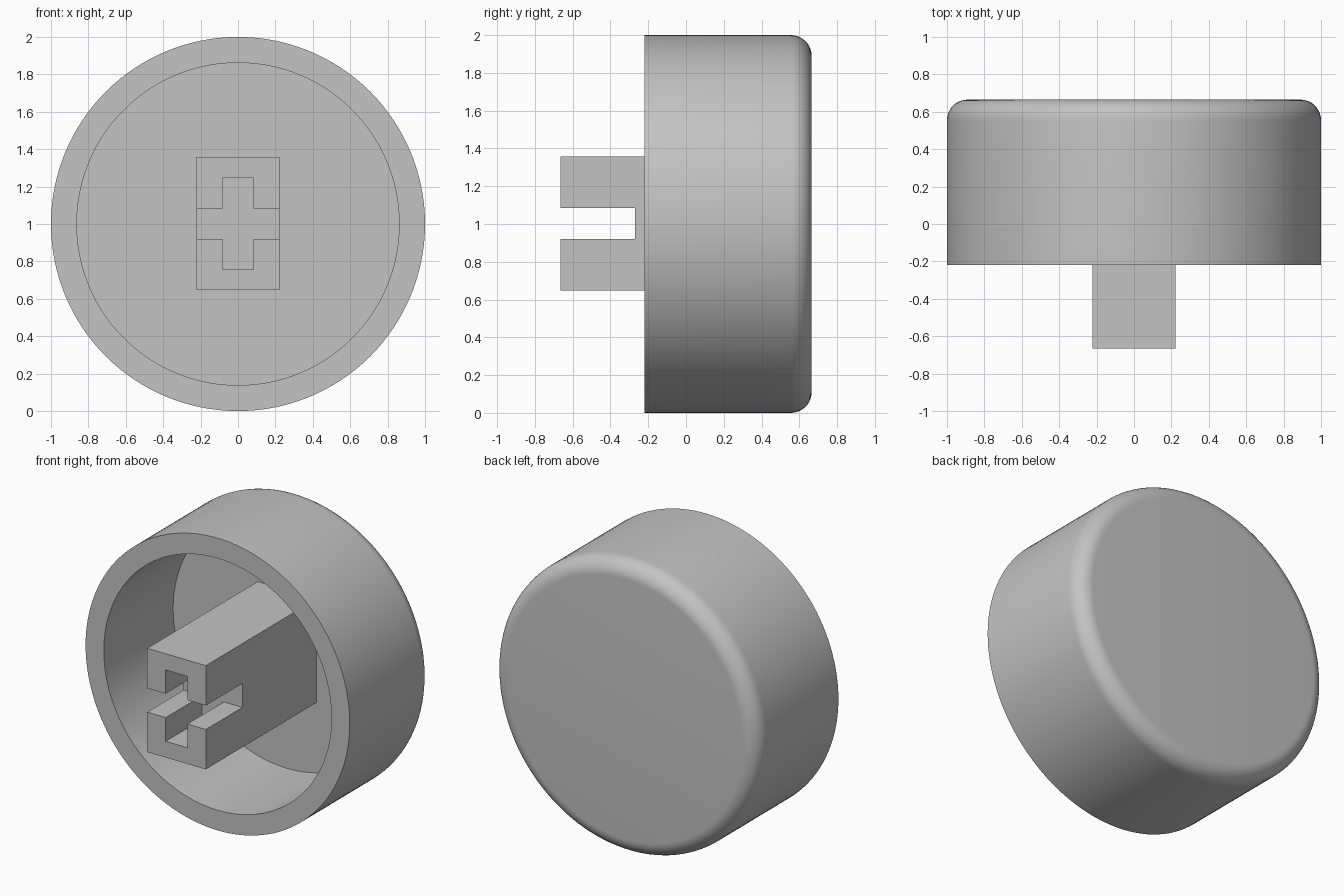
import bpy
import bmesh
import math
from mathutils import Matrix, Vector

if "Cube" in bpy.data.objects:
    bpy.data.objects.remove(bpy.data.objects["Cube"], do_unlink=True)

# Single plain grey material
grey = bpy.data.materials.new("plain grey")
grey.use_nodes = True
grey.diffuse_color = (0.55, 0.55, 0.55, 1)
grey.node_tree.nodes["Principled BSDF"].inputs["Base Color"].default_value = (0.55, 0.55, 0.55, 1)

FRONT, BACK, FLOOR = -0.22, 0.665, 0.53
OUTER, INNER, FILLET = 1.0, 0.862, 0.11


def make_object(name, bm):
    bmesh.ops.recalc_face_normals(bm, faces=bm.faces)
    mesh = bpy.data.meshes.new(name)
    bm.to_mesh(mesh)
    bm.free()
    obj = bpy.data.objects.new(name, mesh)
    bpy.context.collection.objects.link(obj)
    mesh.materials.append(grey)
    return obj


def select_only(obj):
    bpy.ops.object.select_all(action='DESELECT')
    obj.select_set(True)
    bpy.context.view_layer.objects.active = obj


def box(name, x, y, z):
    """Box from (low, high) extents on each axis."""
    bm = bmesh.new()
    size = [b - a for a, b in (x, y, z)]
    mid = [(a + b) / 2 for a, b in (x, y, z)]
    bmesh.ops.create_cube(bm, size=1, matrix=Matrix.Translation(mid) @ Matrix.Diagonal((*size, 1)))
    return make_object(name, bm)


# Round hollow cap: (radius, y) profile turned about the y axis
profile = [(0, FLOOR), (INNER, FLOOR), (INNER, FRONT), (OUTER, FRONT)]
for i in range(11):
    a = math.radians(9 * i)
    profile.append((OUTER - FILLET + FILLET * math.cos(a), BACK - FILLET + FILLET * math.sin(a)))
profile.append((0, BACK))

bm = bmesh.new()
verts = [bm.verts.new((r, y, 1)) for r, y in profile]
edges = [bm.edges.new(pair) for pair in zip(verts, verts[1:])]
bmesh.ops.spin(bm, geom=verts + edges, cent=(0, 0, 1), axis=(0, 1, 0),
               angle=math.tau, steps=128, use_duplicate=False)
bmesh.ops.remove_doubles(bm, verts=bm.verts, dist=0.0005)
cap = make_object("cap", bm)
select_only(cap)
bpy.ops.object.shade_smooth_by_angle(angle=math.radians(30))

# Mounting stem with a cross-shaped socket, open on both sides
stem = box("stem", (-0.222, 0.222), (-0.665, FLOOR + 0.03), (0.647, 1.357))
slot_depth = (-0.8, -0.27)
cutters = [
    box("side_slot_cutter", (-0.4, 0.4), slot_depth, (0.92, 1.084)),
    box("upright_slot_cutter", (-0.082, 0.082), slot_depth, (0.758, 1.246)),
]
for cutter in cutters:
    cutter.hide_render = True
    select_only(stem)
    cut = stem.modifiers.new("slot", 'BOOLEAN')
    cut.operation = 'DIFFERENCE'
    cut.solver = 'EXACT'
    cut.object = cutter
    bpy.ops.object.modifier_apply(modifier=cut.name)
    bpy.data.objects.remove(cutter, do_unlink=True)
